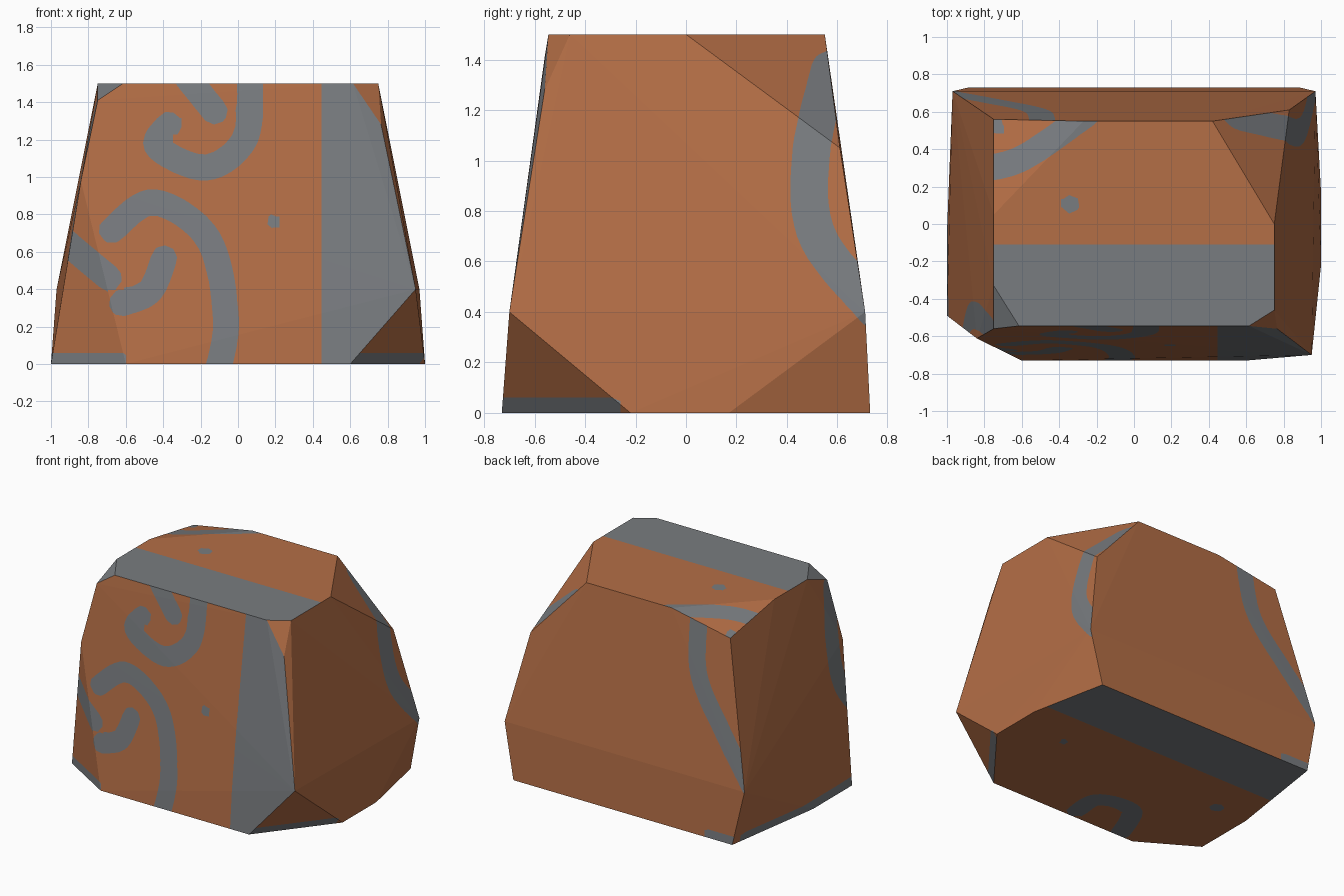
import bpy, bmesh
from mathutils import Vector

if "Cube" in bpy.data.objects:
    bpy.data.objects.remove(bpy.data.objects["Cube"])

FRONT, RIGHT, BACK, LEFT, TOP, BOTTOM = range(6)


def material(name, rgb):
    m = bpy.data.materials.new(name)
    m.diffuse_color = (*rgb, 1)
    m.use_nodes = True
    m.node_tree.nodes["Principled BSDF"].inputs["Base Color"].default_value = m.diffuse_color
    return m


def stroke(*pts, radius=.07):
    """Brush stroke: distance to a smooth path, negative inside."""
    p = [Vector(q) for q in (pts[0], *pts, pts[-1])]
    samples = []
    for a, b, c, d in zip(p, p[1:], p[2:], p[3:]):
        for i in range(13):
            t = i / 12
            samples.append(b + ((c - a) * t + (2 * a - 5 * b + 4 * c - d) * t ** 2
                                + (3 * b - a - 3 * c + d) * t ** 3) / 2)
    return lambda q: min((q - s).length for s in samples) - radius


def dot(x, y, radius=.05):
    return lambda q: (q - Vector((x, y))).length - radius


def mirrored(mark):
    return lambda q: mark(Vector((-q.x, q.y)))


def foot(start, sign):
    """Low grey band along the base, beyond a start line."""
    return lambda q: max((start - q.x) * sign, q.y - .06)


# Painted marks per side, in that side's own flat view
side_arc = stroke((.57, 1.36), (.495, 1.02), (.52, .7), (.75, .41), radius=.075)
front_marks = [
    lambda q: .447 - q.x,                                                  # broad stripe
    foot(-.6, -1),
    stroke((-.37, 1.28), (-.43, 1.16), (-.17, 1.05), (.04, 1.21), (.065, 1.55)),   # upper curl
    stroke((-.27, 1.53), (-.125, 1.35)),
    stroke((-.675, .715), (-.45, .865), (-.16, .67), (-.065, .25), (-.11, -.05)),  # lower curl
    stroke((-.395, .565), (-.47, .39), (-.62, .325)),
    stroke((-.69, .46), (-.93, .66)),
    dot(.185, .765, .036),
]
back_marks = [stroke((-.49, 1.46), (-.53, 1.1), (-.76, .76), (-1.06, .38)), foot(-.66, -1)]
top_marks = [
    lambda q: q.y + .11,
    stroke((-.85, .29), (-.6, .35), (-.25, .59)),
    dot(-.34, .105),
    dot(-.75, .535),
]
bottom_marks = [
    lambda q: .27 - q.y,
    dot(.6, 0, .03),
    dot(-.74, -.03),
    stroke((-.06, -.66), (-.07, -.45), (-.33, -.42), (-.47, -.7)),
]
MARKS = [front_marks, [side_arc, foot(-.26, -1)], back_marks,
         [mirrored(side_arc), foot(.66, -1)], top_marks, bottom_marks]


def side_of(n):
    scores = [-n.y, n.x, n.y, -n.x, n.z, -n.z]
    side = scores.index(max(scores))
    return RIGHT if side == FRONT and n.x > .4 else side   # small chip at top right


def paint(co, side):
    flat = co.xz if side in (FRONT, BACK) else co.yz if side in (RIGHT, LEFT) else co.xy
    return min(mark(flat) for mark in MARKS[side])


# Tapered block: base ring, top ring, then the corners left by the chips
H = 1.5
corners = []
for s in (-1, 1):
    corners += [(s * .6, -.73, 0), (s * .885, .73, 0), (s * .97, .71, .4),
                (s * .615, -.545, H), (-.75, s * .56, 1.41)]
corners += [(1, y, 0) for y in (-.22, .17)] + [(-1, y, 0) for y in (-.49, -.04)]
corners += [(.75, y, H) for y in (-.46, 0)] + [(-.75, y, H) for y in (-.33, .05)]
corners += [(x, .55, H) for x in (-.27, .42)]
corners += [(.95, -.7, .4), (.765, -.56, 1.28), (.83, .61, 1.05), (-.84, -.612, .98)]

bm = bmesh.new()
for c in corners:
    bm.verts.new(c)
bmesh.ops.convex_hull(bm, input=bm.verts)
bmesh.ops.delete(bm, geom=[v for v in bm.verts if not v.link_faces], context='VERTS')
bmesh.ops.recalc_face_normals(bm, faces=bm.faces)
bm.normal_update()

# Separate the facets so each side carries its own marks
for f in bm.faces:
    f.material_index = side_of(f.normal)
bmesh.ops.split_edges(bm, edges=bm.edges)

# Slice into a fine grid
for axis in ((1, 0, 0), (0, 1, 0), (0, 0, 1)):
    for k in range(-23, 35):
        bmesh.ops.bisect_plane(bm, geom=bm.verts[:] + bm.edges[:] + bm.faces[:], dist=1e-5,
                               plane_co=Vector(axis) * (k * .0437 + .003), plane_no=axis)

# Cut the faces along the outlines of the marks
value = {v: paint(v.co, v.link_faces[0].material_index) for v in bm.verts}
cuts = []
for e in bm.edges[:]:
    a, b = e.verts
    if value[a] * value[b] < 0:
        cuts.append(bmesh.utils.edge_split(e, a, value[a] / (value[a] - value[b]))[1])
bmesh.ops.connect_verts(bm, verts=cuts)
for f in bm.faces:
    f.material_index = int(paint(f.calc_center_median(), f.material_index) < 0)

mesh = bpy.data.meshes.new("painted_stone_block")
bm.to_mesh(mesh)
bm.free()
mesh.materials.append(material("copper brown", (.456, .156, .061)))
mesh.materials.append(material("slate grey", (.190, .202, .215)))
block = bpy.data.objects.new("painted_stone_block", mesh)
bpy.context.collection.objects.link(block)
